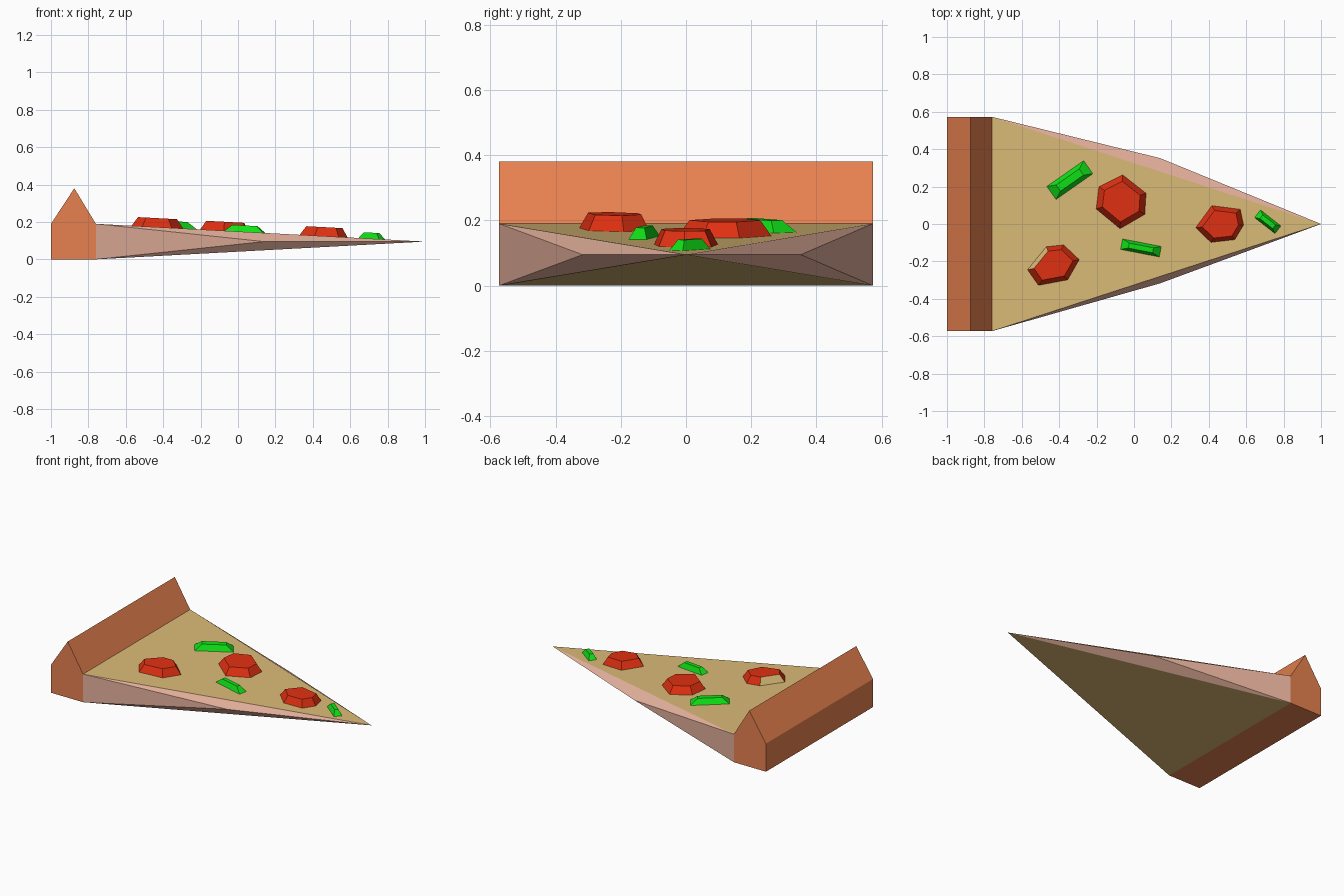
import bpy, bmesh, math
from mathutils import Vector

if "Cube" in bpy.data.objects:
    bpy.data.objects.remove(bpy.data.objects["Cube"])


def material(name, rgb):
    lin = [c / 255 / 12.92 if c < 11 else ((c / 255 + 0.055) / 1.055) ** 2.4 for c in rgb]
    m = bpy.data.materials.new(name)
    m.diffuse_color = (*lin, 1)
    m.use_nodes = True
    m.node_tree.nodes["Principled BSDF"].inputs["Base Color"].default_value = m.diffuse_color
    return m


CRUST = material("baked crust", (232, 130, 80))
CHEESE = material("cheese", (220, 187, 119))
DOUGH = material("pale dough", (228, 176, 155))
RED = material("pepperoni red", (225, 48, 17))
GREEN = material("pepper green", (16, 225, 22))

BACK, HALF, RIM, TIP_Z = -0.76, 0.573, 0.19, 0.095


def cheese_z(x):
    return RIM + (TIP_Z - RIM) * (x - BACK) / (1 - BACK)


def build(name, verts, faces, mats, rule=None):
    bm = bmesh.new()
    vs = [bm.verts.new(v) for v in verts]
    for f in faces:
        bm.faces.new([vs[i] for i in f])
    bmesh.ops.recalc_face_normals(bm, faces=bm.faces)
    if rule:
        for f in bm.faces:
            f.material_index = rule(f)
    me = bpy.data.meshes.new(name)
    bm.to_mesh(me)
    bm.free()
    for m in mats:
        me.materials.append(m)
    ob = bpy.data.objects.new(name, me)
    bpy.context.collection.objects.link(ob)
    return ob


def loft(name, a, b, mats, rule=None):
    """Closed solid between two outlines with equal point counts."""
    n = len(a)
    faces = [tuple(range(n)), tuple(range(n, 2 * n))]
    faces += [(i, (i + 1) % n, (i + 1) % n + n, i + n) for i in range(n)]
    return build(name, a + b, faces, mats, rule)


def topping(name, outline, height, sx, sy, angle, mats, rule=None):
    """Tapered slab following the cheese slope; sx, sy shrink the top along its axes."""
    n = len(outline)
    cx, cy = (sum(p[k] for p in outline) / n for k in (0, 1))
    c, s = math.cos(angle), math.sin(angle)
    low, high = [], []
    for x, y in outline:
        u, v = (x - cx) * c + (y - cy) * s, (y - cy) * c - (x - cx) * s
        u, v = u * sx, v * sy
        tx, ty = cx + u * c - v * s, cy + u * s + v * c
        low.append((x, y, cheese_z(x) - 0.004))
        high.append((tx, ty, cheese_z(tx) + height))
    return loft(name, low, high, mats, rule)


# crust with a peaked profile
profile = [(-1, 0), (BACK, 0), (BACK, RIM), (-0.875, 0.38), (-1, RIM)]
loft("crust", [(x, -HALF, z) for x, z in profile], [(x, HALF, z) for x, z in profile], [CRUST])

# slice: cheese triangle, underside and bulging dough sides
verts = [(1, 0, TIP_Z),
         (BACK, -HALF, RIM), (BACK, -HALF, 0), (0.14, -0.317, TIP_Z),
         (BACK, HALF, RIM), (BACK, HALF, 0), (0.14, 0.352, TIP_Z)]
faces = [(0, 4, 1), (0, 2, 5), (1, 4, 5, 2)]
for k in (1, 4):
    faces += [(k, k + 1, k + 2), (k, k + 2, 0), (k + 1, 0, k + 2)]
build("slice", verts, faces, [CHEESE, DOUGH],
      lambda f: 0 if all(abs(v.co.x - 0.14) > 0.01 for v in f.verts) else 1)

# pepperoni: uneven six-sided discs
hexes = [
    [(-0.47, -0.12), (-0.375, -0.11), (-0.29, -0.19), (-0.353, -0.30), (-0.513, -0.33), (-0.572, -0.245)],
    [(-0.06, 0.265), (0.067, 0.165), (0.06, 0.05), (-0.075, -0.028), (-0.205, 0.08), (-0.19, 0.20)],
    [(0.415, 0.10), (0.57, 0.08), (0.588, -0.005), (0.54, -0.085), (0.41, -0.10), (0.327, -0.02)],
]
for i, h in enumerate(hexes):
    # the first disc has one cheese-covered edge facing back left
    rule = (lambda f: int(f.normal.z > -0.5 and f.normal.x < -0.3 and f.normal.y > 0.3)) if i == 0 else None
    topping("pepperoni_%d" % (i + 1), h, 0.048, 0.74, 0.74, 0, [RED, CHEESE], rule)

# green pepper strips: centre, length, width, angle, height
strips = [(-0.343, 0.235, 0.25, 0.09, 35, 0.036),
          (0.037, -0.128, 0.22, 0.06, -11, 0.034),
          (0.715, 0.012, 0.145, 0.055, -38, 0.032)]
for i, (x, y, l, w, deg, h) in enumerate(strips):
    a = math.radians(deg)
    c, s = math.cos(a), math.sin(a)
    box = [(x + u * l / 2 * c - v * w / 2 * s, y + u * l / 2 * s + v * w / 2 * c)
           for u, v in ((-1, -1), (1, -1), (1, 1), (-1, 1))]
    topping("pepper_strip_%d" % (i + 1), box, h, 0.6, 0.45, a, [GREEN])
